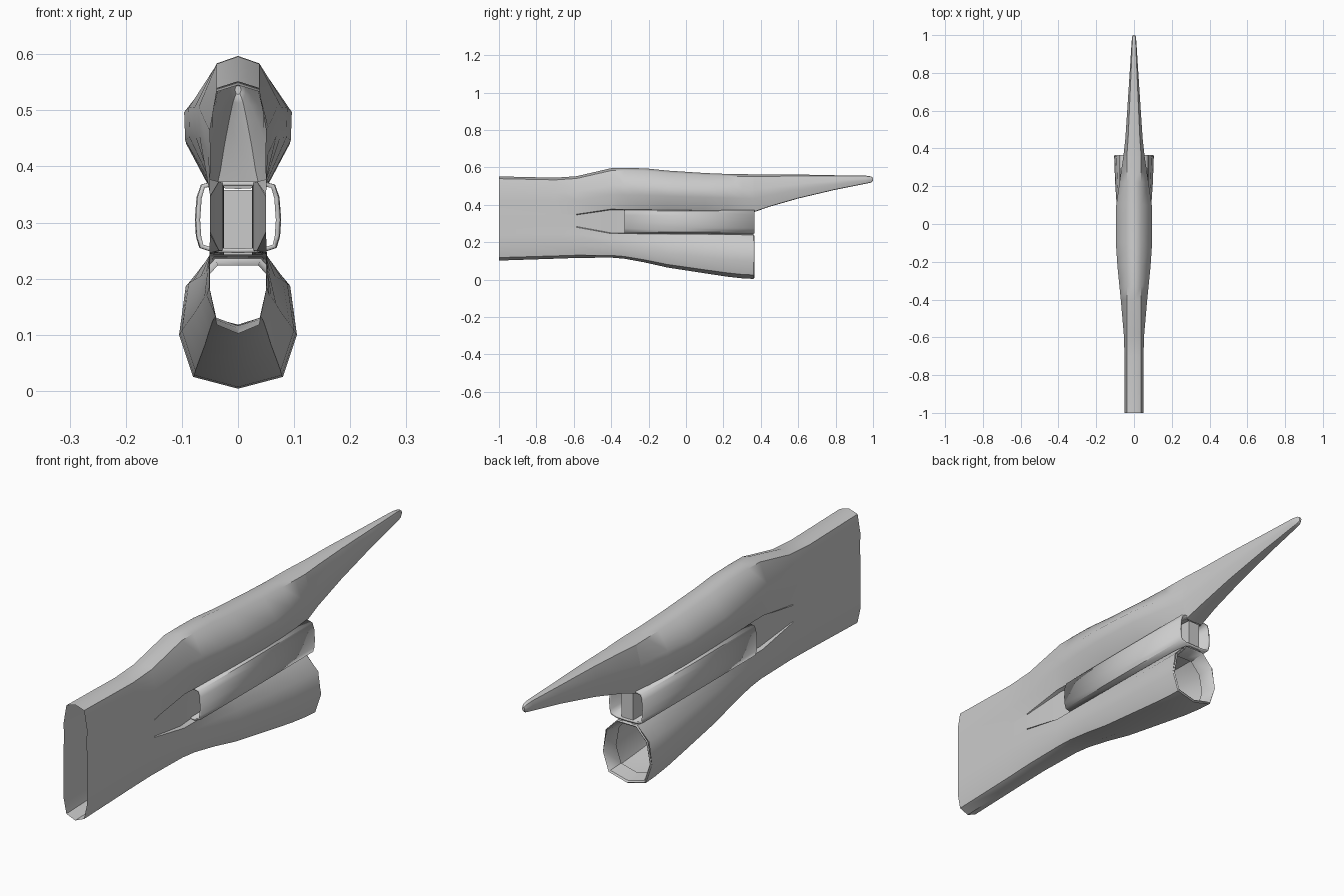
import bpy, bmesh

if "Cube" in bpy.data.objects:
    bpy.data.objects.remove(bpy.data.objects["Cube"])


def loft(name, rings, closed=True, cap_end=False, solid=0.0, extra=None):
    """Skin a list of equal-length point rings."""
    bm = bmesh.new()
    vs = [[bm.verts.new(p) for p in r] for r in rings]
    n = len(rings[0])
    for a, b in zip(vs, vs[1:]):
        for i in range(n if closed else n - 1):
            j = (i + 1) % n
            bm.faces.new((a[i], a[j], b[j], b[i]))
    if cap_end:
        bm.faces.new(vs[-1])
    if extra:
        extra(bm, vs)
    bmesh.ops.recalc_face_normals(bm, faces=bm.faces)
    me = bpy.data.meshes.new(name)
    bm.to_mesh(me)
    bm.free()
    ob = bpy.data.objects.new(name, me)
    bpy.context.collection.objects.link(ob)
    if solid:
        m = ob.modifiers.new("wall", "SOLIDIFY")
        m.thickness = solid
        m.offset = -1
    bpy.ops.object.select_all(action="DESELECT")
    ob.select_set(True)
    bpy.context.view_layer.objects.active = ob
    bpy.ops.object.shade_smooth_by_angle(angle=0.75)
    return ob


def mirror_ring(half, y):
    """Half outline (first and last point on the centre line) to full ring."""
    pts = half + [(-x, z) for x, z in reversed(half[1:-1])]
    return [(x, y, z) for x, z in pts]


def upper_half(zt, w, za, xe, x1):
    h = zt - za
    return [(0, zt), (x1, zt - 0.06 * h), (w, za + 0.59 * h),
            (w * 0.98, za + 0.35 * h), (xe, za)]


def hull_ring(y, zt, wu, zb, wl, za, zc, xe, xi):
    h = zc - zb
    half = upper_half(zt, wu, za, xe, 0.038)
    half += [(xi, za - 0.004), (xi, zc + 0.004), (min(xe + 0.004, 0.05), zc),
             (0.4 * wl + 0.6 * max(wl - 0.02, 0.05), zc - 0.22 * h),
             (wl, zc - 0.59 * h), (0.76 * wl, zc - 0.91 * h), (0, zb)]
    return mirror_ring(half, y)


# Main hull: y, top, upper half width, bottom, lower half width,
# waist top, waist bottom, waist edge, waist depth
STATIONS = [
    (-1.00, .552, .050, .102, .050, .350, .280, .050, .050),
    (-0.70, .545, .050, .112, .050, .350, .280, .050, .050),
    (-0.585, .553, .054, .116, .052, .350, .280, .050, .050),
    (-0.40, .596, .070, .118, .056, .377, .246, .050, .034),
    (-0.33, .597, .077, .112, .060, .375, .246, .050, .028),
    (-0.22, .595, .088, .092, .068, .374, .245, .052, .026),
    (-0.10, .583, .096, .065, .078, .373, .244, .055, .025),
    (0.10, .570, .094, .034, .092, .370, .243, .055, .025),
    (0.22, .565, .077, .016, .100, .368, .241, .050, .025),
    (0.30, .564, .065, .007, .103, .366, .240, .045, .025),
    (0.36, .563, .056, .004, .105, .362, .239, .038, .025),
]


def close_waist(bm, vs):
    # Rear wall of the waist core and roof of the lower nozzle
    n = len(vs[0])
    e = vs[-1]
    bm.faces.new((e[5], e[6], e[n - 6], e[n - 5]))
    for a, b in zip(vs[7:], vs[8:]):
        bm.faces.new((a[7], b[7], b[n - 7], a[n - 7]))


loft("hull", [hull_ring(*s) for s in STATIONS], extra=close_waist)

# Long pointed tail boom: y, top, half width, bottom
TAIL = [(.36, .563, .056, .362), (.45, .562, .046, .393), (.60, .562, .036, .436),
        (.80, .558, .023, .483), (.96, .556, .013, .515), (.99, .552, .010, .521),
        (1.0, .544, .005, .530)]
loft("tail_boom", [mirror_ring(upper_half(zt, w, zb, w * 0.68, min(.038, w * .68))
                               + [(0, zb - 0.002)], y)
                   for y, zt, w, zb in TAIL], cap_end=True)

# Through duct with open ends on both flanks
duct = [(0, .373), (.045, .373), (.066, .368), (.074, .345), (.077, .305),
        (.075, .275), (.069, .255), (.045, .247), (0, .246)]


def duct_ring(y, s):
    return mirror_ring([(x * s, z) for x, z in duct], y)


loft("side_duct", [duct_ring(-.33, .98), duct_ring(0, 1), duct_ring(.365, .98)],
     solid=0.008)

# Inner lip of the lower nozzle
lip = [(0, .239), (.042, .239), (.089, .187), (.105, .100), (.080, .025), (0, .004)]


def lip_ring(y, s):
    return mirror_ring([(x * s, .13 + (z - .13) * s) for x, z in lip], y)


loft("nozzle_lip", [lip_ring(.36, 1), lip_ring(.365, .97), lip_ring(.36, .92),
                    lip_ring(.30, .86)])
